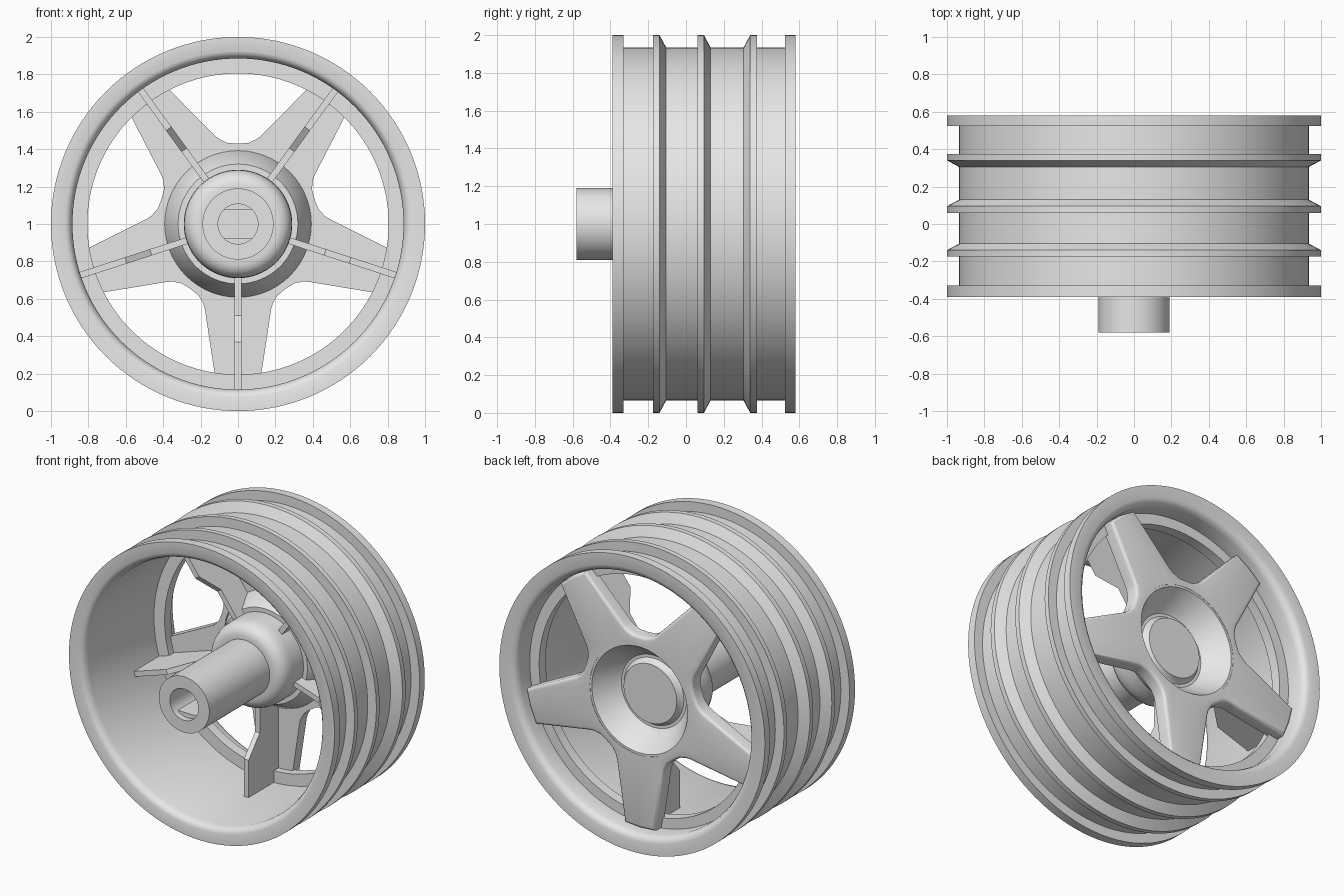
import bpy
import bmesh
from math import radians, sin, cos, pi, hypot, sqrt
from mathutils import Matrix

cube = bpy.data.objects.get("Cube")
if cube:
    bpy.data.objects.remove(cube, do_unlink=True)

GREY = (0.8, 0.8, 0.8, 1.0)
grey = bpy.data.materials.new("plain grey")
grey.use_nodes = True
grey.diffuse_color = GREY
grey.node_tree.nodes["Principled BSDF"].inputs["Base Color"].default_value = GREY

CENTRE = Matrix.Translation((0, 0, 1))
SPOKES = [radians(-90 + 72 * k) for k in range(5)]


def finish(bm, name):
    """Lift the part to axle height, link it and shade it."""
    bmesh.ops.remove_doubles(bm, verts=bm.verts, dist=1e-5)
    bmesh.ops.recalc_face_normals(bm, faces=bm.faces)
    bm.transform(CENTRE)
    mesh = bpy.data.meshes.new(name)
    bm.to_mesh(mesh)
    bm.free()
    mesh.materials.append(grey)
    ob = bpy.data.objects.new(name, mesh)
    bpy.context.collection.objects.link(ob)
    bpy.ops.object.select_all(action="DESELECT")
    ob.select_set(True)
    bpy.context.view_layer.objects.active = ob
    bpy.ops.object.shade_smooth_by_angle(angle=radians(32))
    return ob


def lathe(name, profile, steps=96):
    """Turn a (y, radius) profile around the y axis."""
    bm = bmesh.new()
    verts = [bm.verts.new((r, y, 0)) for y, r in profile]
    edges = [bm.edges.new(pair) for pair in zip(verts, verts[1:])]
    bmesh.ops.spin(bm, geom=verts + edges, cent=(0, 0, 0), axis=(0, 1, 0),
                   angle=2 * pi, steps=steps, use_duplicate=False)
    return finish(bm, name)


def polar(r, t, y, a):
    """Point at radial distance r and sideways offset t along angle a."""
    return (r * cos(a) - t * sin(a), y, r * sin(a) + t * cos(a))


def prism(name, points, offset):
    """Extrude a flat outline by an offset vector."""
    bm = bmesh.new()
    face = bm.faces.new([bm.verts.new(p) for p in points])
    new = bmesh.ops.extrude_face_region(bm, geom=[face], use_keep_orig=True)
    bmesh.ops.translate(bm, vec=offset, verts=[
        v for v in new["geom"] if isinstance(v, bmesh.types.BMVert)])
    return finish(bm, name)


# Rim barrel with flanges, ridges and an inner ledge
rim = [(-0.39, 1), (-0.33, 1), (-0.33, 0.935),
       (-0.175, 0.935), (-0.175, 1), (-0.14, 1), (-0.105, 0.935),
       (0.06, 0.935), (0.06, 1), (0.095, 1), (0.13, 0.935),
       (0.305, 0.935), (0.34, 1), (0.375, 1), (0.375, 0.935),
       (0.525, 0.935), (0.525, 1), (0.58, 1),
       (0.58, 0.92), (0.573, 0.9), (0.56, 0.885), (0.53, 0.875),
       (0.43, 0.875), (0.43, 0.805), (0.36, 0.805), (0.36, 0.885),
       (-0.34, 0.885), (-0.37, 0.895), (-0.383, 0.908), (-0.39, 0.925)]
lathe("rim", rim + rim[:1], 128)

# Hub: bored axle tube, rounded boss, conical dish and centre cap
hub = [(-0.2, 0), (-0.2, 0.107), (-0.58, 0.107), (-0.58, 0.19), (0.07, 0.19),
       (0.07, 0.22), (0.08, 0.25), (0.105, 0.275), (0.14, 0.287), (0.18, 0.29),
       (0.29, 0.29), (0.29, 0.32), (0.41, 0.392), (0.498, 0.392),
       (0.498, 0.36), (0.36, 0.265), (0.345, 0.245), (0.345, 0.225),
       (0.36, 0.21), (0.385, 0.2), (0.385, 0)]
lathe("hub", hub)

# Flats that narrow the axle bore
for label, sign in (("upper", 1), ("lower", -1)):
    flat, bore = 0.075, 0.108
    half = sqrt(bore ** 2 - flat ** 2)
    arc = [(half * (1 - i / 5), sqrt(bore ** 2 - (half * (1 - i / 5)) ** 2))
           for i in range(11)]
    prism(label + "_bore_flat", [(x, -0.54, sign * z) for x, z in arc],
          (0, 0.35, 0))

# Five-armed spoke plate with rounded valleys and a round centre opening
arm = [(0.872, 0), (0.863, 0.115), (0.49, 0.172), (0.455, 0.177),
       (0.425, 0.186), (0.383, 0.21)]
valley = (0.348, 0.253)
half_arm = [(r, -t) for r, t in reversed(arm[1:])]
outline = [polar(r, t, 0.5, a) for a in SPOKES
           for r, t in half_arm + arm + [valley]]
bm = bmesh.new()
outer = [bm.verts.new(p) for p in outline]
inner = [bm.verts.new((x * 0.375 / hypot(x, z), y, z * 0.375 / hypot(x, z)))
         for x, y, z in outline]
count = len(outer)
plate = []
for i in range(count):
    j = (i + 1) % count
    plate.append(bm.faces.new((outer[i], outer[j], inner[j], inner[i])))
new = bmesh.ops.extrude_face_region(bm, geom=plate, use_keep_orig=True)
bmesh.ops.translate(bm, vec=(0, -0.09, 0), verts=[
    v for v in new["geom"] if isinstance(v, bmesh.types.BMVert)])
border = [bm.edges.get((outer[i], outer[(i + 1) % count])) for i in range(count)]
bmesh.ops.bevel(bm, geom=border, offset=0.02, segments=3, profile=0.5,
                affect="EDGES", clamp_overlap=True)
finish(bm, "spoke_plate")

# Stiffening fin in front of each spoke
fin = [(0.27, 0.21), (0.49, 0.21), (0.63, 0.09), (0.887, 0.09),
       (0.887, 0.4), (0.86, 0.45), (0.4, 0.45), (0.27, 0.32)]
for n, a in enumerate(SPOKES, 1):
    side = polar(0, 0.035, 0, a)
    prism(f"spoke_fin_{n}", [polar(r, -0.0175, y, a) for r, y in fin], side)
